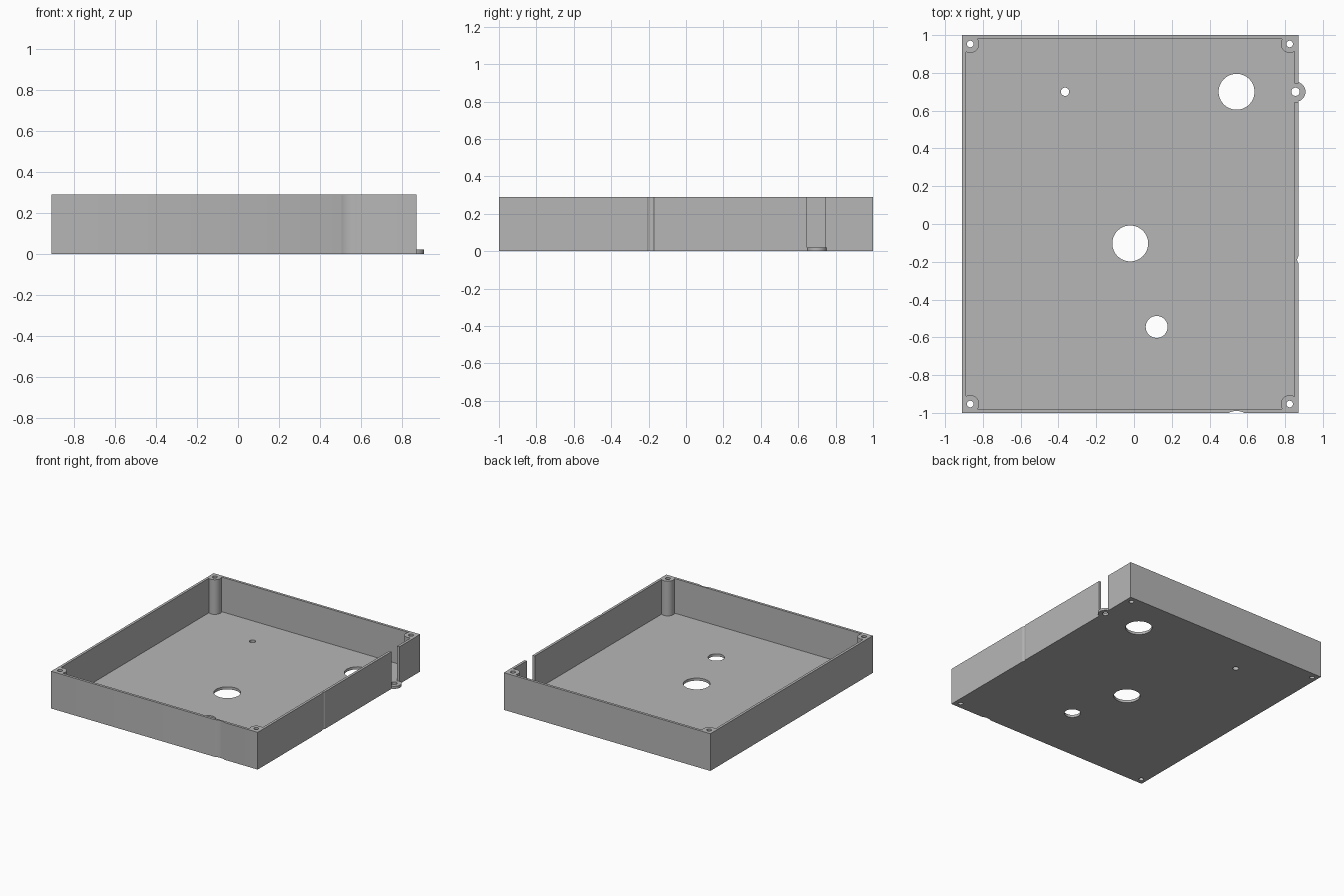
import bpy

cube = bpy.data.objects.get("Cube")
if cube:
    bpy.data.objects.remove(cube, do_unlink=True)

X0, X1, Y, H = -0.91, 0.87, 1.0, 0.29   # outer shell
WALL, FLOOR = 0.02, 0.02
BOSSES = [(x, y) for x in (-0.867, 0.824) for y in (-0.953, 0.953)]
TAB = (0.855, 0.70)

grey = bpy.data.materials.new("plain grey")
grey.use_nodes = True
colour = (0.47, 0.47, 0.47, 1)
grey.diffuse_color = colour
grey.node_tree.nodes["Principled BSDF"].inputs["Base Color"].default_value = colour


def box(name, x0, x1, y0, y1, z0, z1):
    bpy.ops.mesh.primitive_cube_add(size=1, location=((x0 + x1) / 2, (y0 + y1) / 2, (z0 + z1) / 2))
    ob = bpy.context.object
    ob.name = name
    ob.scale = (x1 - x0, y1 - y0, z1 - z0)
    bpy.ops.object.transform_apply(location=True, rotation=False, scale=True)
    return ob


def cylinder(name, x, y, r, z0=-0.1, z1=H + 0.1):
    bpy.ops.mesh.primitive_cylinder_add(vertices=64, radius=r, depth=z1 - z0,
                                        location=(x, y, (z0 + z1) / 2))
    ob = bpy.context.object
    ob.name = name
    return ob


def combine(target, tool, operation="DIFFERENCE"):
    """Apply a boolean and discard the tool."""
    mod = target.modifiers.new("boolean", "BOOLEAN")
    mod.operation, mod.solver, mod.object = operation, "EXACT", tool
    bpy.context.view_layer.objects.active = target
    bpy.ops.object.modifier_apply(modifier=mod.name)
    bpy.data.objects.remove(tool, do_unlink=True)


# Cavity, leaving the round corner screw posts standing
cavity = box("cavity", X0 + WALL, X1 - WALL, -Y + WALL, Y - WALL, FLOOR, H + 0.1)
for x, y in BOSSES:
    combine(cavity, cylinder("post", x, y, 0.047))

# Open tray
tray = box("enclosure_tray", X0, X1, -Y, Y, 0, H)
combine(tray, cavity)

# Slot in the left wall with a screw tab at its foot
combine(tray, box("slot", X1 - 0.05, X1 + 0.1, 0.647, 0.745, FLOOR, H + 0.1))
combine(tray, cylinder("tab", *TAB, 0.053, 0, FLOOR), "UNION")

# Screw holes, tab hole and floor openings
holes = [(x, y, 0.0175) for x, y in BOSSES]
holes += [(*TAB, 0.022), (-0.365, 0.70, 0.022), (0.543, 0.70, 0.095),
          (-0.02, -0.103, 0.095), (0.12, -0.545, 0.058)]
# Shallow round dents in the front and left walls
holes += [(0.543, -1.085, 0.095), (0.894, -0.19, 0.03)]
for x, y, r in holes:
    combine(tray, cylinder("hole", x, y, r))

# Finish
tray.data.materials.clear()
tray.data.materials.append(grey)
bpy.ops.object.select_all(action="DESELECT")
tray.select_set(True)
bpy.context.view_layer.objects.active = tray
bpy.ops.object.shade_smooth_by_angle()
